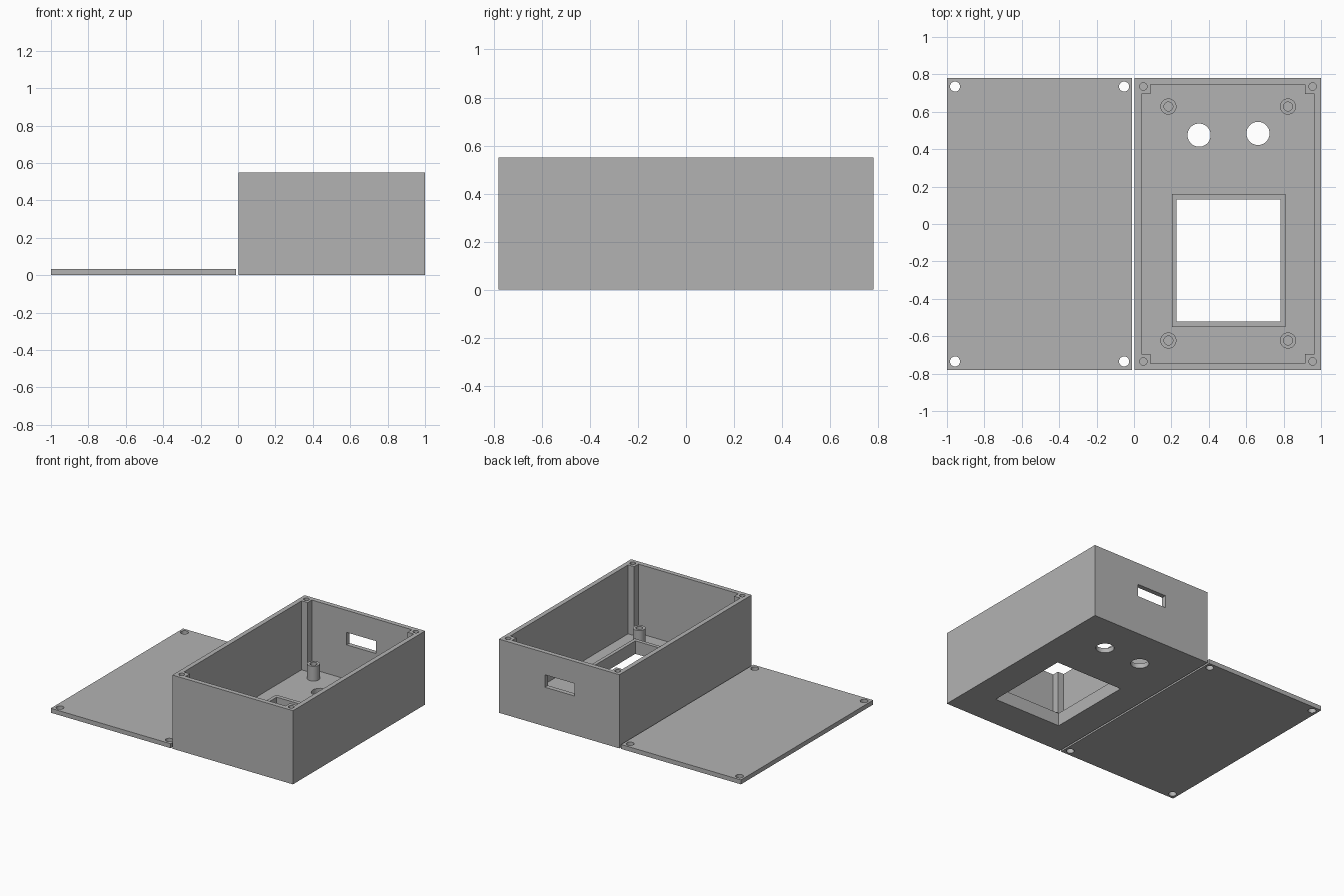
import bpy, bmesh

if "Cube" in bpy.data.objects:
    bpy.data.objects.remove(bpy.data.objects["Cube"])

H, FLOOR, WALL_Y, EDGE_Y = 0.55, 0.035, 0.745, 0.78
X0, X1 = 0.004, 1.0            # case extent
IN0, IN1 = 0.039, 0.965        # cavity extent
POST = 0.05                    # corner post size

grey = bpy.data.materials.new("light grey plastic")
grey.diffuse_color = (0.45, 0.45, 0.45, 1)
grey.use_nodes = True
grey.node_tree.nodes["Principled BSDF"].inputs["Base Color"].default_value = grey.diffuse_color


def prism(name, pts, z0, z1):
    """Extrude a flat outline between two heights."""
    bm = bmesh.new()
    face = bm.faces.new([bm.verts.new((x, y, z0)) for x, y in pts])
    top = bmesh.ops.extrude_face_region(bm, geom=[face])["geom"]
    bmesh.ops.translate(bm, vec=(0, 0, z1 - z0),
                        verts=[v for v in top if isinstance(v, bmesh.types.BMVert)])
    bmesh.ops.recalc_face_normals(bm, faces=bm.faces[:])
    mesh = bpy.data.meshes.new(name)
    bm.to_mesh(mesh)
    bm.free()
    mesh.materials.append(grey)
    obj = bpy.data.objects.new(name, mesh)
    bpy.context.collection.objects.link(obj)
    return obj


def block(name, x0, x1, y0, y1, z0, z1):
    return prism(name, [(x0, y0), (x1, y0), (x1, y1), (x0, y1)], z0, z1)


def rod(name, x, y, r, z0, z1):
    bpy.ops.mesh.primitive_cylinder_add(vertices=40, radius=r, depth=z1 - z0,
                                        location=(x, y, (z0 + z1) / 2))
    obj = bpy.context.object
    obj.name = name
    obj.data.materials.append(grey)
    return obj


def activate(obj):
    bpy.ops.object.select_all(action='DESELECT')
    obj.select_set(True)
    bpy.context.view_layer.objects.active = obj


def cut(obj, cutters):
    """Subtract each cutter, then remove it."""
    for c in cutters:
        activate(obj)
        mod = obj.modifiers.new("cut", 'BOOLEAN')
        mod.operation, mod.solver, mod.object = 'DIFFERENCE', 'EXACT', c
        bpy.ops.object.modifier_apply(modifier=mod.name)
        bpy.data.objects.remove(c)
    activate(obj)
    bpy.ops.object.shade_smooth_by_angle()


def window(z0, z1):
    return block("window_cutter", 0.228, 0.784, -0.522, 0.13, z0, z1)


# Flat lid with four screw holes
lid = block("lid", -1, -0.01, -EDGE_Y, EDGE_Y, 0, 0.033)
cut(lid, [rod("hole", x, y, 0.027, -0.1, 0.1)
          for x in (-0.957, -0.053) for y in (-0.735, 0.735)])

# Open case: the cavity outline leaves a square post in each corner
a, b, w, p = IN0, IN1, WALL_Y, POST
outline = [(a + p, -w), (b - p, -w), (b - p, p - w), (b, p - w),
           (b, w - p), (b - p, w - p), (b - p, w), (a + p, w),
           (a + p, w - p), (a, w - p), (a, p - w), (a + p, p - w)]
case = block("case", X0, X1, -EDGE_Y, EDGE_Y, 0, H)
cutters = [prism("cavity", outline, FLOOR, H + 0.1),
           window(-0.1, 0.2),
           block("cable_slot", 0.376, 0.619, 0.7, 0.9, 0.292, 0.385),
           rod("round_hole", 0.348, 0.475, 0.062, -0.1, 0.2),
           rod("round_hole", 0.663, 0.484, 0.062, -0.1, 0.2)]
cutters += [rod("screw_hole", x, y, 0.02, 0.25, H + 0.1)
            for x in (0.05, 0.955) for y in (-0.735, 0.735)]
cut(case, cutters)

# Raised frame around the window
frame = block("window_frame", 0.202, 0.81, -0.55, 0.16, FLOOR, 0.097)
cut(frame, [window(-0.1, 0.3)])

# Hollow standoffs on the floor
for x in (0.184, 0.823):
    for y in (-0.623, 0.628):
        post = rod("standoff", x, y, 0.043, FLOOR, 0.145)
        cut(post, [rod("bore", x, y, 0.024, FLOOR + 0.002, 0.3)])
